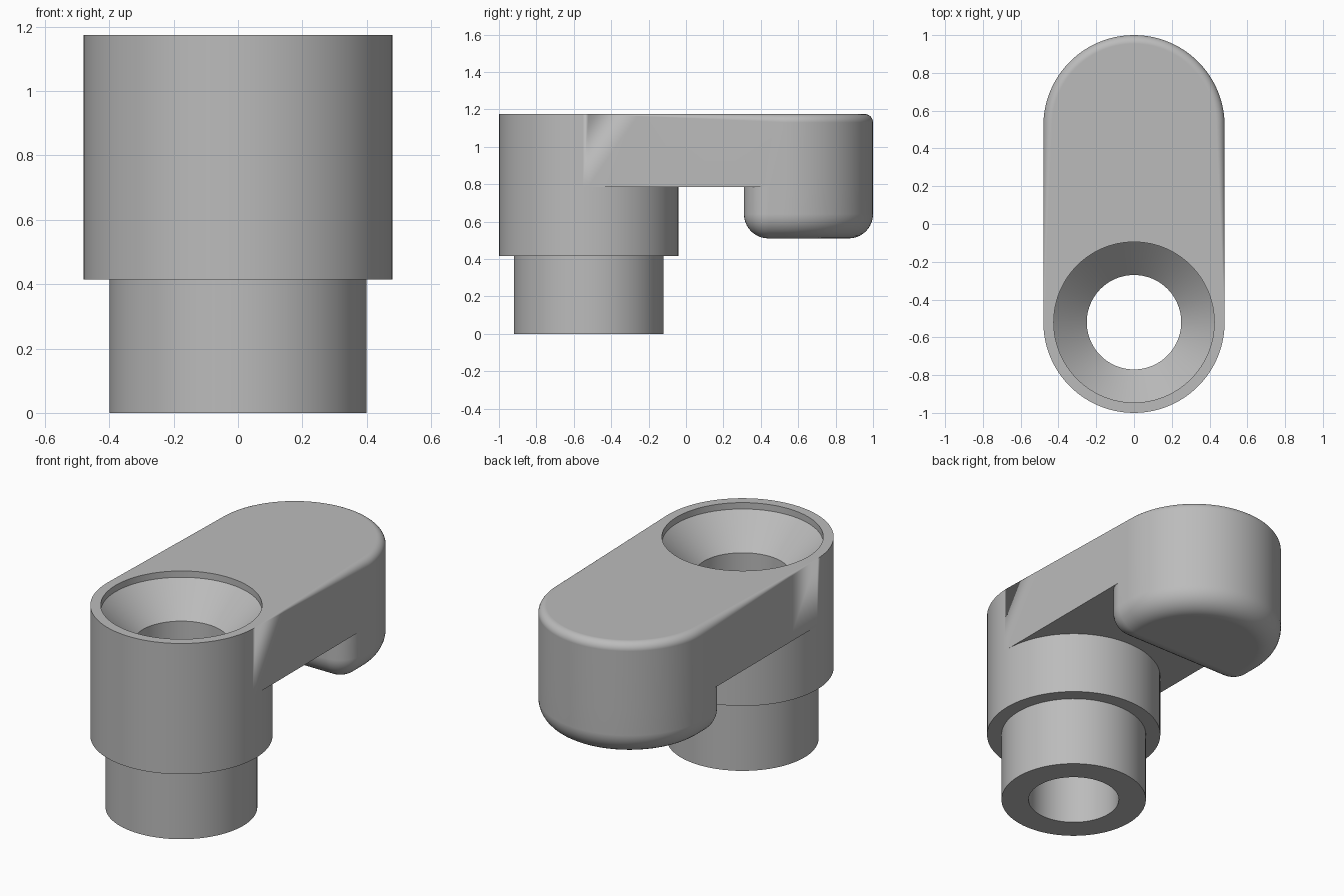
import bpy, bmesh, math
from mathutils import Vector

cube = bpy.data.objects.get("Cube")
if cube:
    bpy.data.objects.remove(cube, do_unlink=True)

R, CY = 0.48, 0.52            # end radius and offset of both end centres
Z_SPIGOT, Z_BOSS, Z_ARM, Z_TOP = 0.415, 0.51, 0.785, 1.175
SEG = 48                      # segments per half circle

grey = bpy.data.materials.new("metal_grey")
grey.use_nodes = True
grey.diffuse_color = (0.5, 0.5, 0.5, 1)
grey.node_tree.nodes["Principled BSDF"].inputs["Base Color"].default_value = (0.5, 0.5, 0.5, 1)


def arc(cx, cy, r, a0, a1, n):
    """Points with outward normals along an arc (degrees)."""
    out = []
    for i in range(n + 1):
        a = math.radians(a0 + (a1 - a0) * i / n)
        nrm = Vector((math.cos(a), math.sin(a)))
        out.append((Vector((cx, cy)) + r * nrm, nrm))
    return out


def loft(name, rings):
    """Closed solid through a stack of rings, bottom to top."""
    bm = bmesh.new()
    loops = [[bm.verts.new(p) for p in ring] for ring in rings]
    n = len(loops[0])
    for lo, hi in zip(loops, loops[1:]):
        for i in range(n):
            j = (i + 1) % n
            bm.faces.new((lo[i], lo[j], hi[j], hi[i]))
    bm.faces.new(loops[0][::-1])
    bm.faces.new(loops[-1])
    bmesh.ops.remove_doubles(bm, verts=bm.verts[:], dist=1e-5)
    bmesh.ops.recalc_face_normals(bm, faces=bm.faces[:])
    mesh = bpy.data.meshes.new(name)
    bm.to_mesh(mesh)
    bm.free()
    mesh.materials.append(grey)
    ob = bpy.data.objects.new(name, mesh)
    bpy.context.collection.objects.link(ob)
    return ob


def turned(name, profile):
    """Solid of revolution about the front axis from (radius, z) pairs."""
    return loft(name, [[(p.x, p.y, z) for p, _ in arc(0, -CY, r, 0, 360, 2 * SEG)[:-1]]
                       for r, z in profile])


def combine(target, tool, operation):
    """Apply a boolean and discard the tool."""
    bpy.context.view_layer.objects.active = target
    mod = target.modifiers.new(operation, 'BOOLEAN')
    mod.object, mod.operation, mod.solver = tool, operation, 'EXACT'
    bpy.ops.object.modifier_apply(modifier=mod.name)
    bpy.data.objects.remove(tool, do_unlink=True)


# Arm: rounded slab whose top fillet grows from front to back
outline = arc(0, CY, R, 0, 180, SEG)
outline += [(Vector((-R, y)), Vector((-1, 0))) for y in (0.26, 0, -0.26)]
outline += arc(0, -CY, R, 180, 360, SEG)
outline += [(Vector((R, y)), Vector((1, 0))) for y in (-0.26, 0, 0.26)]


def fillet(y):
    return 0.045 * min(1, max(0, (y + CY) / (2 * CY)))


rings = [[(p.x, p.y, Z_ARM) for p, _ in outline]]
for k in range(9):
    a = math.pi / 2 * k / 8
    ring = []
    for p, nrm in outline:
        f = fillet(p.y)
        q = p - nrm * f * (1 - math.cos(a))
        ring.append((q.x, q.y, Z_TOP - f * (1 - math.sin(a))))
    rings.append(ring)
body = loft("clamp_arm", rings)

# Pressing boss under the back end, with rounded corners and bottom edge
F, RC, Y0 = 0.13, 0.132, 0.31
foot = arc(0, CY, R, 0, 180, SEG)
foot += arc(-R + RC, Y0 + RC, RC, 180, 270, 10)
foot += arc(R - RC, Y0 + RC, RC, 270, 360, 10)
rings = []
for k in range(11):
    a = math.pi / 2 * k / 10
    inset, z = F * (1 - math.sin(a)), Z_BOSS + F * (1 - math.cos(a))
    rings.append([(p.x - n.x * inset, p.y - n.y * inset, z) for p, n in foot])
rings.append([(p.x, p.y, Z_ARM) for p, _ in foot])
boss = loft("pressing_boss", rings)

# Stepped sleeve under the front end
sleeve = turned("sleeve", [(0.40, 0), (0.40, Z_SPIGOT), (R, Z_SPIGOT), (R, Z_ARM)])

# Countersunk through hole
hole = turned("hole_cutter", [(0.25, -0.1), (0.25, 0.965), (0.425, 1.138), (0.425, 1.3)])
hole.hide_render = True

combine(body, boss, 'UNION')
combine(body, sleeve, 'UNION')
combine(body, hole, 'DIFFERENCE')

# Smooth shading with crisp edges
bpy.ops.object.select_all(action='DESELECT')
body.select_set(True)
bpy.context.view_layer.objects.active = body
bpy.ops.object.shade_smooth_by_angle(angle=math.radians(30))
normals = body.modifiers.new("weighted_normals", 'WEIGHTED_NORMAL')
normals.keep_sharp = True
